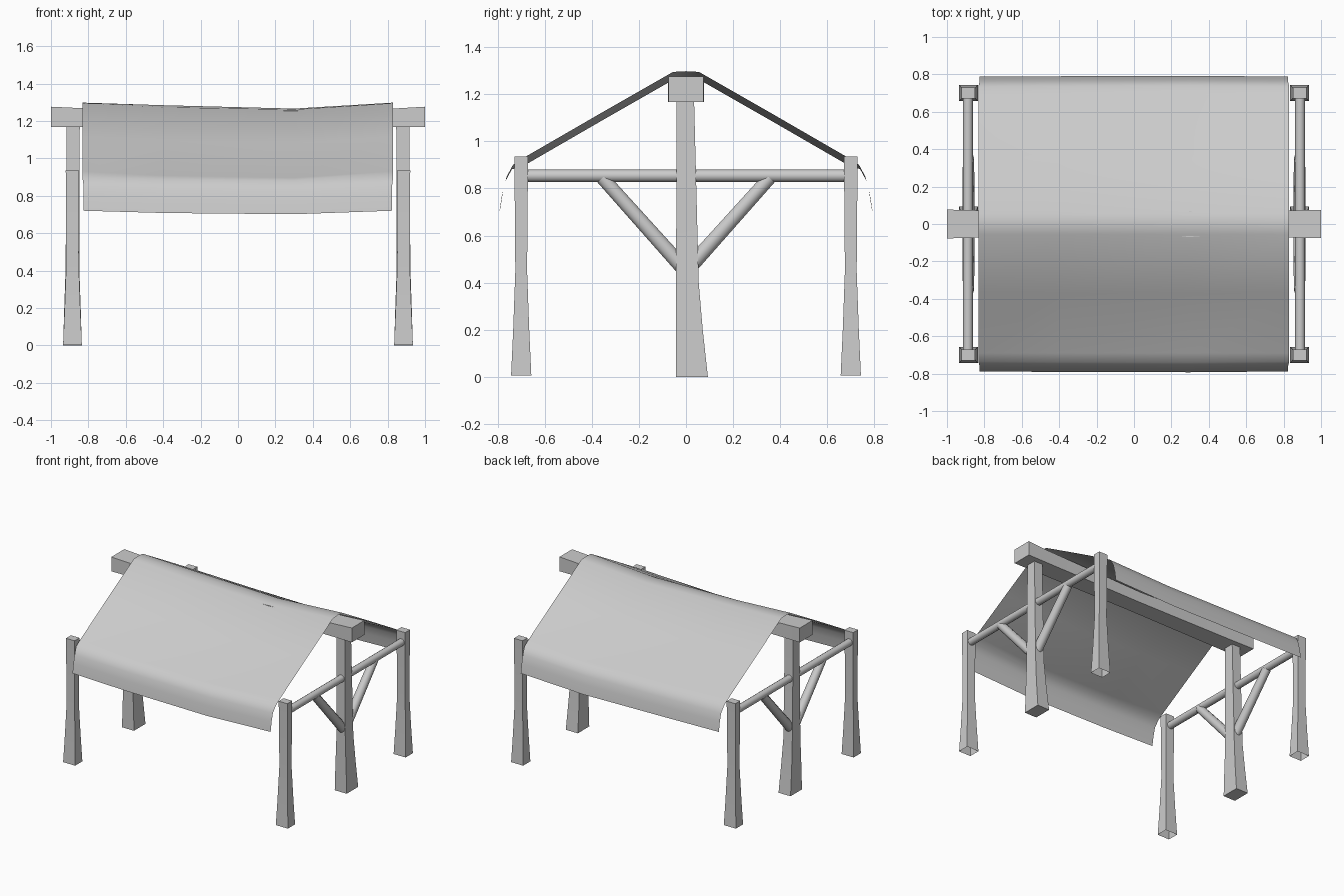
import bpy, bmesh, math
from mathutils import Vector

if "Cube" in bpy.data.objects:
    bpy.data.objects.remove(bpy.data.objects["Cube"])


def finish(name, bm, smooth=True):
    bmesh.ops.recalc_face_normals(bm, faces=bm.faces[:])
    me = bpy.data.meshes.new(name)
    bm.to_mesh(me)
    bm.free()
    ob = bpy.data.objects.new(name, me)
    bpy.context.collection.objects.link(ob)
    if smooth:
        bpy.ops.object.select_all(action='DESELECT')
        ob.select_set(True)
        bpy.context.view_layer.objects.active = ob
        bpy.ops.object.shade_smooth_by_angle(angle=math.radians(40))
    return ob


def loft(name, rings, cap_start=True):
    """Skin a list of closed rings of points and cap the ends."""
    bm = bmesh.new()
    loops = [[bm.verts.new(p) for p in r] for r in rings]
    n = len(loops[0])
    for a, b in zip(loops, loops[1:]):
        for i in range(n):
            bm.faces.new((a[i], a[(i + 1) % n], b[(i + 1) % n], b[i]))
    if cap_start:
        bm.faces.new(loops[0])
    bm.faces.new(loops[-1])
    return finish(name, bm)


def rect(cx, cy, z, hx, hy):
    return [(cx - hx, cy - hy, z), (cx + hx, cy - hy, z),
            (cx + hx, cy + hy, z), (cx - hx, cy + hy, z)]


def pole(name, p, q, r0, r1, sides=10):
    p, q = Vector(p), Vector(q)
    rot = (q - p).to_track_quat('Z', 'Y')
    rings = []
    for c, r in ((p, r0), (q, r1)):
        rings.append([c + rot @ Vector((r * math.cos(2 * math.pi * i / sides),
                                        r * math.sin(2 * math.pi * i / sides), 0))
                      for i in range(sides)])
    return loft(name, rings)


PX = 0.885
for sx, side in ((-1, "left"), (1, "right")):
    x = sx * PX
    # tall centre post with a foot flaring to the back
    loft(f"{side}_centre_post", [
        rect(x, 0.025, 0.0, 0.05, 0.068),
        rect(x, 0.014, 0.2, 0.044, 0.057),
        rect(x, 0.006, 0.4, 0.037, 0.048),
        rect(x - sx * 0.004, -0.003, 1.19, 0.035, 0.037)])
    # cross rail between the corner posts
    pole(f"{side}_rail", (sx * 0.888, -0.68, 0.854), (sx * 0.888, 0.68, 0.854), 0.027, 0.027)
    for sy, end in ((-1, "front"), (1, "back")):
        # flared corner post, open underneath
        y = sy * 0.7
        loft(f"{side}_{end}_corner_post", [
            rect(x, y, 0.005, 0.05, 0.043),
            rect(x, y, 0.2, 0.042, 0.034),
            rect(x, y, 0.45, 0.033, 0.025),
            rect(x, y, 0.935, 0.036, 0.029)], cap_start=False)
        # diagonal brace
        pole(f"{side}_{end}_brace", (x, sy * 0.01, 0.46), (x, sy * 0.355, 0.845), 0.034, 0.03)

# ridge beam, a little slimmer under the cloth
beam = []
for x, hy, top in ((-1, 0.077, 1.276), (-0.83, 0.073, 1.268), (0, 0.066, 1.25),
                   (0.83, 0.073, 1.266), (1, 0.075, 1.276)):
    beam.append([(x, -hy, 1.168), (x, hy, 1.168), (x, hy, top), (x, -hy, top)])
loft("ridge_beam", beam)

# sagging cloth: (y, z) half section swept over a few columns
half = [(0.055, 1.295), (0.37, 1.115), (0.69, 0.93), (0.735, 0.90),
        (0.762, 0.85), (0.777, 0.79), (0.788, 0.72)]
section = [(-y, z, -1) for y, z in reversed(half)] + [(0, 1.298, 0)] + [(y, z, 1) for y, z in half]
columns = [(-0.832, 0.0, 0.0), (-0.4, 0.022, 0.014), (0.3, 0.034, 0.032), (0.83, 0.0, 0.0)]
bm = bmesh.new()
grid = []
for x, front, back in columns:
    col = []
    for y, z, s in section:
        sag = front if s < 0 else back
        if z < 0.91:
            sag *= 0.55
        out = 0.25 * sag * s if z < 0.91 else 0
        col.append(bm.verts.new((x * (1 - 0.008 * (z < 0.9)), y + out, z - sag)))
    grid.append(col)
for a, b in zip(grid, grid[1:]):
    for i in range(len(section) - 1):
        bm.faces.new((a[i], b[i], b[i + 1], a[i + 1]))
finish("cloth_roof", bm)
